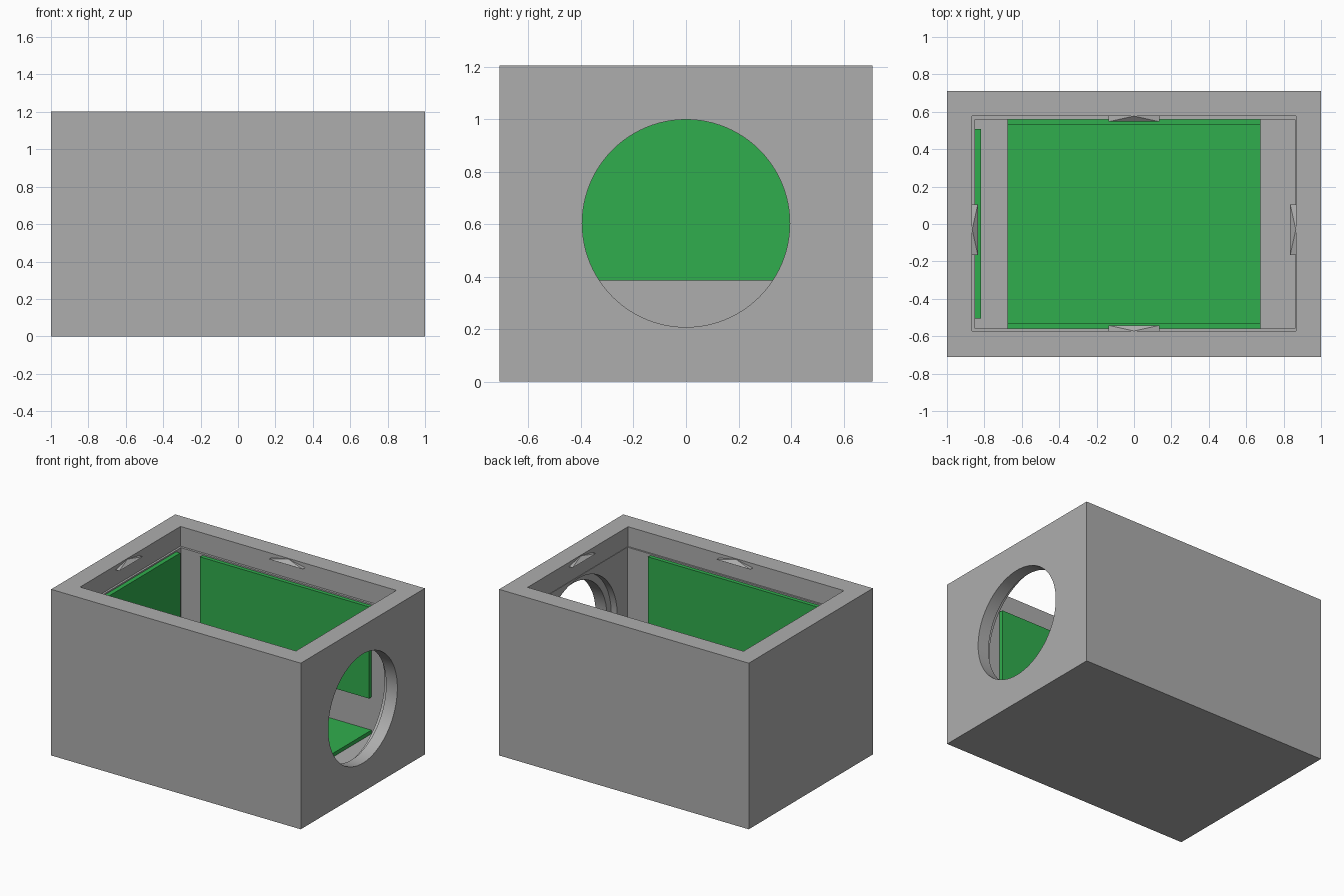
import bpy
import math

if "Cube" in bpy.data.objects:
    bpy.data.objects.remove(bpy.data.objects["Cube"])


def material(name, color):
    m = bpy.data.materials.new(name)
    m.diffuse_color = (*color, 1)
    m.use_nodes = True
    m.node_tree.nodes["Principled BSDF"].inputs["Base Color"].default_value = m.diffuse_color
    return m


grey = material("grey", (0.42, 0.42, 0.42))
green = material("green", (0.03, 0.42, 0.075))


def mesh(name, verts, faces, mat):
    me = bpy.data.meshes.new(name)
    me.from_pydata(verts, [], faces)
    me.materials.append(mat)
    ob = bpy.data.objects.new(name, me)
    bpy.context.collection.objects.link(ob)
    return ob


def box(name, x0, x1, y0, y1, z0, z1, mat):
    v = [(x, y, z) for z in (z0, z1) for x, y in ((x0, y0), (x1, y0), (x1, y1), (x0, y1))]
    f = [(3, 2, 1, 0), (4, 5, 6, 7), (0, 1, 5, 4), (1, 2, 6, 5), (2, 3, 7, 6), (3, 0, 4, 7)]
    return mesh(name, v, f, mat)


def disc(name, radius, x0, x1):
    bpy.ops.mesh.primitive_cylinder_add(
        vertices=96, radius=radius, depth=x1 - x0,
        location=((x0 + x1) / 2, 0, 0.603), rotation=(0, math.pi / 2, 0))
    ob = bpy.context.object
    ob.name = name
    ob.data.materials.append(grey)
    return ob


def cut(target, cutter):
    cutter.hide_render = True
    mod = target.modifiers.new("cut", 'BOOLEAN')
    mod.operation, mod.solver, mod.object = 'DIFFERENCE', 'EXACT', cutter
    bpy.ops.object.select_all(action='DESELECT')
    bpy.context.view_layer.objects.active = target
    target.select_set(True)
    bpy.ops.object.modifier_apply(modifier=mod.name)
    bpy.data.objects.remove(cutter, do_unlink=True)


# Housing with cavity, stepped lid recess and counterbored round window
housing = box("housing", -1, 1, -0.71, 0.71, 0, 1.203, grey)
cut(housing, box("cavity_cutter", -0.85, 0.862, -0.56, 0.56, 0.12, 1.15, grey))
cut(housing, box("recess_cutter", -0.865, 0.865, -0.572, 0.577, 1.06, 1.3, grey))
cut(housing, disc("window_cutter", 0.395, 0.7, 1.1))
cut(housing, disc("counterbore_cutter", 0.445, 0.7, 0.91))
bpy.ops.object.shade_smooth_by_angle(angle=math.radians(30))

# Green panels on the floor and three walls
box("floor_panel", -0.677, 0.677, -0.56, 0.56, 0.12, 0.147, green)
box("back_panel", -0.677, 0.677, 0.532, 0.56, 0.386, 1.05, green)
box("front_panel", -0.677, 0.677, -0.56, -0.532, 0.386, 1.05, green)
box("left_panel", -0.85, -0.818, -0.505, 0.508, 0.386, 1.05, green)


# Small wedge-shaped lid clips around the recess
def clip(name, wall, angle, offset):
    half, reach, z0, z1 = 0.135, 0.03, 1.172, 1.198
    c, s = round(math.cos(angle)), round(math.sin(angle))
    local = [(-half, wall, z0), (half, wall, z0), (half, wall - reach, z0),
             (-half, wall - reach, z0), (0, wall, z1)]
    verts = [(x * c - y * s + offset[0], x * s + y * c + offset[1], z) for x, y, z in local]
    faces = [(0, 1, 2, 3), (1, 0, 4), (2, 1, 4), (3, 2, 4), (0, 3, 4)]
    mesh(name, verts, faces, grey)


clip("back_clip", 0.577, 0, (0, 0))
clip("left_clip", 0.865, math.pi / 2, (0, -0.03))
clip("front_clip", 0.572, math.pi, (0, 0))
clip("right_clip", 0.865, -math.pi / 2, (0, -0.03))
